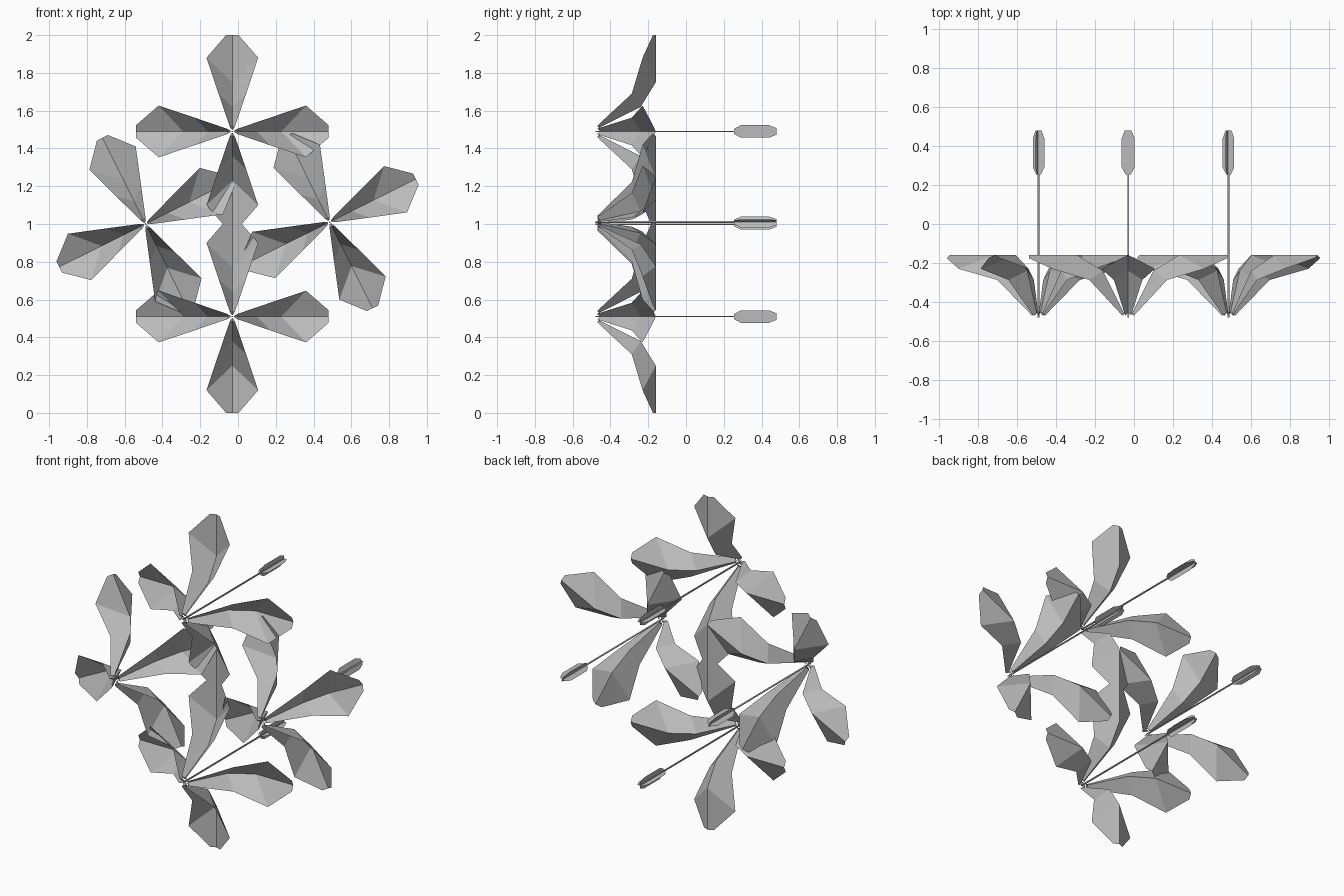
import bpy
import bmesh
from math import cos, sin, radians, pi

cube = bpy.data.objects.get("Cube")
if cube:
    bpy.data.objects.remove(cube, do_unlink=True)

grey = bpy.data.materials.new("plain_grey")
grey.use_nodes = True
COLOUR = (0.5, 0.5, 0.5, 1)
grey.diffuse_color = COLOUR
grey.node_tree.nodes["Principled BSDF"].inputs["Base Color"].default_value = COLOUR

# Petal rows from hub to tip: (fold radius, fold y), (edge radius, edge y, half width)
PETAL = [
    ((0.008, -0.45), (0.012, -0.455, 0.006)),
    ((0.022, -0.455), (0.03, -0.47, 0.015)),
    ((0.13, -0.24), (0.20, -0.287, 0.073)),
    ((0.26, -0.16), (0.39, -0.23, 0.137)),
    ((0.51, -0.16), (0.51, -0.175, 0.033)),
]
# Fin outline: (y, half width)
FIN = [(0.255, 0.014), (0.29, 0.033), (0.44, 0.033), (0.48, 0.017)]
STEM_RADIUS = 0.005


def finish(bm, name):
    mesh = bpy.data.meshes.new(name)
    bm.to_mesh(mesh)
    bm.free()
    mesh.materials.append(grey)
    obj = bpy.data.objects.new(name, mesh)
    bpy.context.collection.objects.link(obj)
    return obj


def placer(bm, cx, cz, angle):
    """Adds vertices given as radius, sideways offset and y."""
    c, s = cos(angle), sin(angle)
    return lambda r, side, y: bm.verts.new(
        (cx + r * c - side * s, y, cz + r * s + side * c))


def add_strip(bm, rows):
    for lower, upper in zip(rows, rows[1:]):
        for i in range(len(lower) - 1):
            bm.faces.new((lower[i], upper[i], upper[i + 1], lower[i + 1]))


def build_flower(name, cx, cz, turn):
    # Four folded petals
    bm = bmesh.new()
    for k in range(4):
        put = placer(bm, cx, cz, turn + k * pi / 2)
        add_strip(bm, [[put(er, -w, ey), put(fr, 0, fy), put(er, w, ey)]
                       for (fr, fy), (er, ey, w) in PETAL])
    finish(bm, name + "_petals")

    # Two crossed tail fins
    bm = bmesh.new()
    for k in range(2):
        put = placer(bm, cx, cz, turn + k * pi / 2)
        add_strip(bm, [[put(-w, 0, y), put(w, 0, y)] for y, w in FIN])
    finish(bm, name + "_tail_fins")

    # Thin square stem through the hub
    bm = bmesh.new()
    ends = []
    for y in (-0.48, 0.48):
        ends.append([placer(bm, cx, cz, turn + pi / 4 + k * pi / 2)(STEM_RADIUS, 0, y)
                     for k in range(4)])
    add_strip(bm, [ring + ring[:1] for ring in ends])
    bm.faces.new(ends[0])
    bm.faces.new(ends[1][::-1])
    bmesh.ops.recalc_face_normals(bm, faces=bm.faces)
    finish(bm, name + "_stem")


TILT = radians(26.5)
build_flower("top_flower", -0.03, 1.49, 0)
build_flower("bottom_flower", -0.03, 0.51, 0)
build_flower("right_flower", -0.49, 1.0, TILT)
build_flower("left_flower", 0.485, 1.01, TILT)
